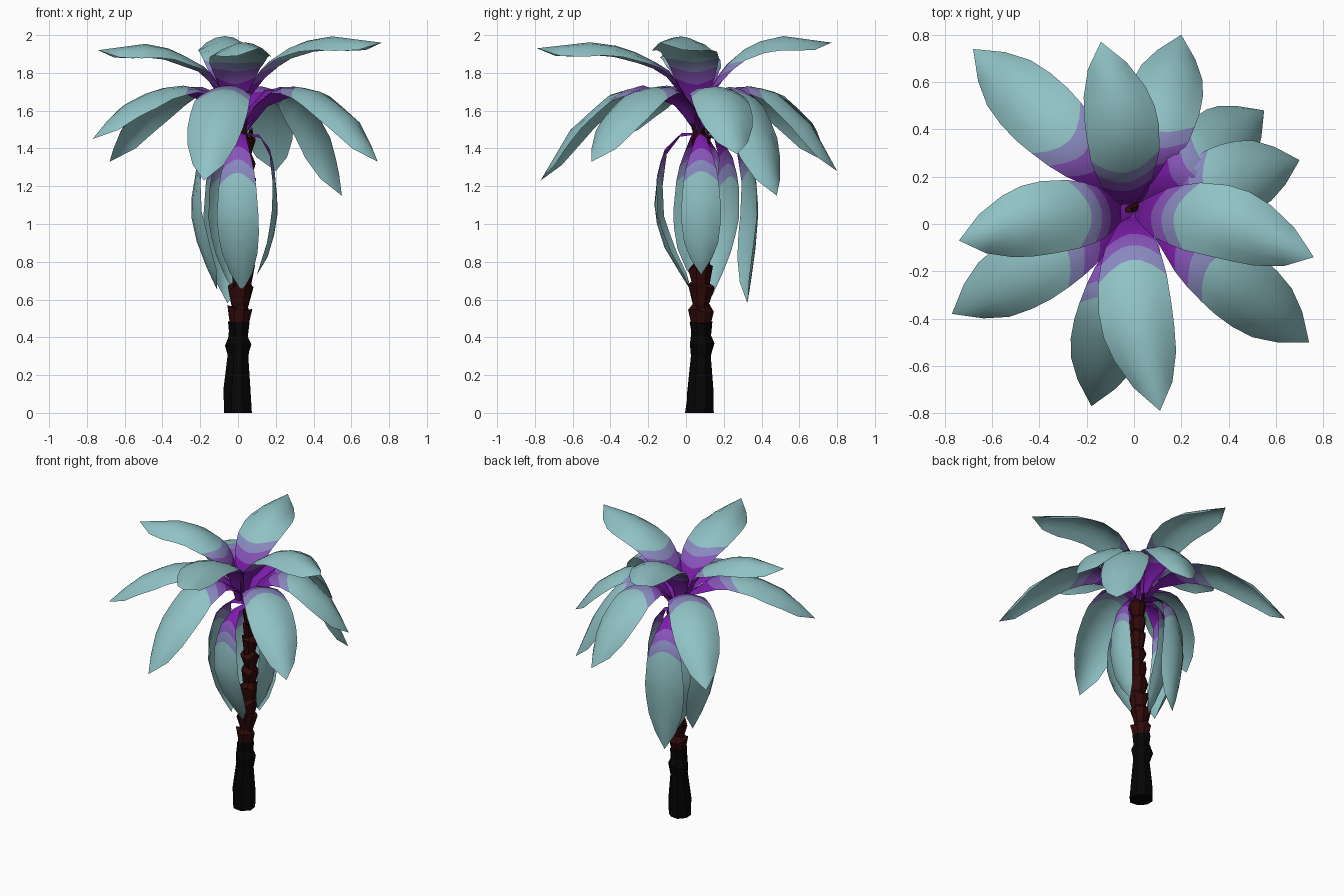
import bpy, bmesh, math, random
from mathutils import Vector

random.seed(4)
if "Cube" in bpy.data.objects:
    bpy.data.objects.remove(bpy.data.objects["Cube"])


def material(name, rgb):
    m = bpy.data.materials.new(name)
    m.use_nodes = True
    m.diffuse_color = (*rgb, 1)
    bsdf = m.node_tree.nodes["Principled BSDF"]
    bsdf.inputs["Base Color"].default_value = (*rgb, 1)
    bsdf.inputs["Roughness"].default_value = 1
    return m


leaf_mats = [material("deep purple", (0.2, 0.012, 0.4)),
             material("mid purple", (0.24, 0.09, 0.48)),
             material("pale violet", (0.25, 0.25, 0.52)),
             material("pale teal", (0.28, 0.54, 0.56))]
bark_mats = [material("charcoal bark", (0.0015, 0.0015, 0.0015)),
             material("red brown bark", (0.03, 0.003, 0.003))]


def finish(name, bm, mats, smooth):
    me = bpy.data.meshes.new(name)
    bm.to_mesh(me)
    bm.free()
    for m in mats:
        me.materials.append(m)
    ob = bpy.data.objects.new(name, me)
    bpy.context.collection.objects.link(ob)
    for p in me.polygons:
        p.use_smooth = smooth
    return ob


def sample(keys, values, t):
    """Linear interpolation of numbers or vectors."""
    for a, b, va, vb in zip(keys, keys[1:], values, values[1:]):
        if t <= b:
            return va + (vb - va) * ((t - a) / (b - a))
    return values[-1]


COLS = [-1, -.67, -.33, 0, .33, .67, 1]
WIDTH_T = [0, .12, .2, .3, .45, .6, .75, .88, 1]
WIDTH = [.026, .042, .07, .115, .147, .157, .145, .1, 0]


def leaf(name, base, tip, profile, scale, cup, bend, band):
    """Blade swept from base to tip; profile is (outward fraction, height)."""
    base, tip = Vector(base), Vector(tip)
    out = Vector((tip.x - base.x, tip.y - base.y, 0))
    side = Vector((0, 0, 1)).cross(out).normalized()
    path = [base + out * r + side * bend * math.sin(math.pi * min(max(r, 0), 1))
            + Vector((0, 0, z - base.z)) for r, z in profile] + [tip]
    keys = [0]
    for a, b in zip(path, path[1:]):
        keys.append(keys[-1] + (b - a).length)
    keys = [k / keys[-1] for k in keys]
    # deep purple ends at the band position, two paler steps follow
    rows = [0, band / 2, band, band + .075, band + .145, .5, .6, .73, .87, 1]
    bm = bmesh.new()
    grid = []
    for row in rows:
        line = []
        for c in COLS:
            # rows sweep forward at the edges so the colour bands curve
            t = row + .075 * c * c * math.sin(math.pi * row)
            along = sample(keys, path, min(t + .04, 1)) - sample(keys, path, max(t - .04, 0))
            up = along.cross(side).normalized()
            w = sample(WIDTH_T, WIDTH, t) * scale
            lift = cup[0] + (cup[1] - cup[0]) * t
            line.append(bm.verts.new(sample(keys, path, t) + side * w * c + up * w * c * c * lift))
        grid.append(line)
    for i in range(len(rows) - 1):
        for j in range(len(COLS) - 1):
            f = bm.faces.new((grid[i][j], grid[i + 1][j], grid[i + 1][j + 1], grid[i][j + 1]))
            f.material_index = min(max(i - 1, 0), 3)
    bmesh.ops.remove_doubles(bm, verts=bm.verts, dist=0.0005)
    return finish(name, bm, leaf_mats, True)


# Upper leaves: climb steeply from the heart, then spread nearly level
for name, tip, bend in [("upper_leaf_left", (.76, -.14, 1.96), .05),
                        ("upper_leaf_right", (-.74, -.07, 1.92), -.03),
                        ("upper_leaf_front", (.11, -.79, 1.93), -.04),
                        ("upper_leaf_back", (-.14, .77, 1.96), -.03)]:
    hub = Vector((-.02, .06, 1.5))
    away = Vector((tip[0], tip[1], 0)).normalized() * .025
    peak = tip[2] + .035
    climb = [(0, 1.5), (.03, 1.65), (.09, 1.74), (.16, 1.82), (.27, peak - .09),
             (.43, peak - .03), (.62, peak)]
    leaf(name, hub + away, tip, climb, 1, (.1, -.7), bend, .235)

# Middle leaves: arch over and droop at the tip
middle_tips = [(.74, -.5, 1.33), (.7, .27, 1.37), (.55, .48, 1.15), (.2, .8, 1.28),
               (-.68, .74, 1.33), (-.77, -.38, 1.45), (-.18, -.77, 1.23)]
for i, tip in enumerate(middle_tips):
    drop = (tip[2] - 1.33) * .5
    arch = [(0, 1.48), (.07, 1.58), (.2, 1.685), (.36, 1.735), (.56, 1.7 + drop * .3),
            (.8, 1.56 + drop)]
    leaf(f"middle_leaf_{i + 1}", (.02, .075, 1.48), tip, arch, 1, (-.1, -.5), 0, .27)

# Hanging leaves: bow outward then fall against the trunk
for name, heading, bulge, end, low, size, curl, bend in [
        ("hanging_leaf_front", (-.15, -1), .25, .05, .64, .72, -.4, 0),
        ("hanging_leaf_left", (1, 0), .18, .07, .73, .68, -.4, 0),
        ("hanging_leaf_right", (-1, 0), .28, .14, .65, .95, -.6, .02),
        ("hanging_leaf_back_inner", (-.65, 1), .2, .07, .62, .75, -.4, 0),
        ("hanging_leaf_back_outer", (-.35, 1), .31, .26, .58, .85, -.5, 0)]:
    d = Vector((*heading, 0)).normalized()
    base = Vector((.03, .08, 1.48))
    k = bulge / end
    fall = [(0, 1.48), (.4 * k, 1.485), (.8 * k, 1.39), (.97 * k, 1.22), (k, 1.05),
            (.3 + .7 * k, .86)]
    tip = base + d * end
    tip.z = low
    leaf(name, base, tip, fall, size, (-.1, curl), bend, .2)


def bark(name, rings, mat, ragged):
    """Stacked eight-sided rings (x, y, z, radius) with ragged rims."""
    bm = bmesh.new()
    loops = []
    for x, y, z, r in rings:
        loop = []
        for i in range(8):
            a = math.tau * (i + .5) / 8
            q = r * (1 + random.uniform(-ragged, ragged))
            dz = random.uniform(-ragged, ragged) * .15 if z > .05 else 0
            loop.append(bm.verts.new((x + q * math.cos(a), y + q * math.sin(a), z + dz)))
        loops.append(loop)
    for a, b in zip(loops, loops[1:]):
        for i in range(8):
            j = (i + 1) % 8
            bm.faces.new((a[i], a[j], b[j], b[i]))
    bm.faces.new(loops[0][::-1])
    bm.faces.new(loops[-1])
    return finish(name, bm, [mat], False)


# Trunk foot
bark("trunk_foot", [(-.005, .075, 0, .08), (-.005, .078, .12, .073), (0, .08, .3, .054),
                    (0, .085, .37, .07), (.003, .08, .41, .055), (.005, .08, .47, .06)],
     bark_mats[0], .1)

# Upper trunk: flared bark collars
rings = []
for i in range(9):
    z = .455 + i * .112
    x = .003 + .037 * min(i / 4, 1)
    r = .064 - .0018 * i
    rings += [(x, .08, z, r * .74), (x, .08, z + .095, r * 1.08)]
bark("trunk_upper", rings, bark_mats[1], .14)

# Trunk head and small stubs around it
bark("trunk_head", [(.04, .08, 1.42, .035), (.02, .075, 1.5, .02), (-.025, .06, 1.62, .014)],
     bark_mats[1], .15)
for i in range(3):
    a = math.tau * i / 3 + .2
    c, s = math.cos(a), math.sin(a)
    bark(f"bark_stub_{i + 1}", [(.04 + .025 * c, .08 + .03 * s, 1.42, .01),
                                (.04 + .03 * c, .08 + .05 * s, 1.5 + .025 * i, .011)],
         bark_mats[1], .15)
